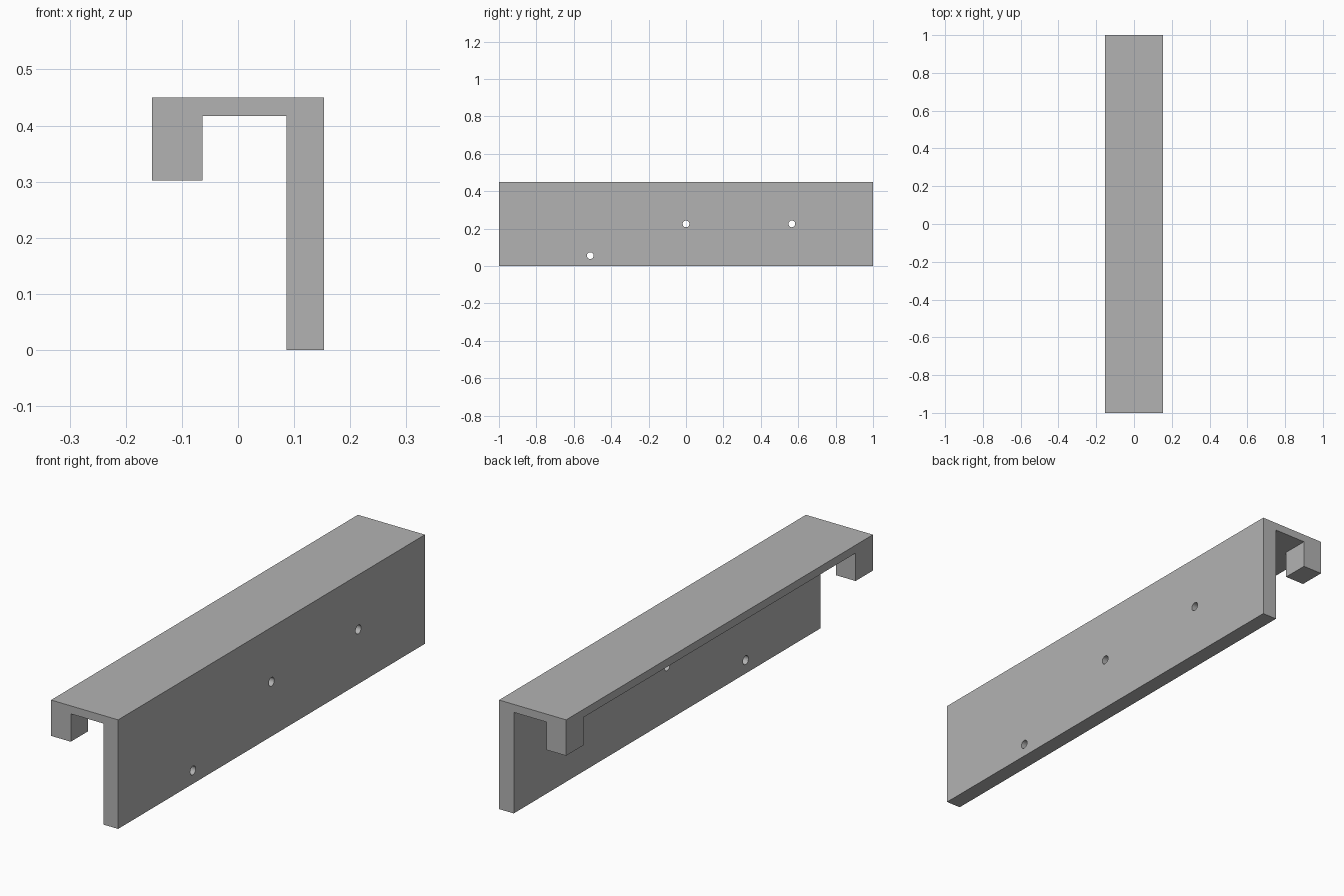
import bpy
import bmesh
from math import pi
from mathutils import Matrix

cube = bpy.data.objects.get("Cube")
if cube:
    bpy.data.objects.remove(cube, do_unlink=True)

# Main dimensions
HALF_LEN, HALF_W, HEIGHT = 1.0, 0.153, 0.45
PLATE_X = 0.086      # inner face of the tall plate
HOOK_X = -0.063      # inner face of the hooks
HOOK_Z = 0.302       # bottom of the hooks
UNDERSIDE = 0.417    # underside of the top
HOOK_LEN = 0.113
HOLE_RADIUS = 0.018
HOLES = [(-0.512, 0.055), (0, 0.225), (0.566, 0.225)]

grey = bpy.data.materials.new("plain grey")
grey.use_nodes = True
colour = (0.45, 0.45, 0.45, 1)
grey.diffuse_color = colour
grey.node_tree.nodes["Principled BSDF"].inputs["Base Color"].default_value = colour


def finish(name, bm):
    """Turn a bmesh into a named grey object."""
    bmesh.ops.recalc_face_normals(bm, faces=bm.faces)
    mesh = bpy.data.meshes.new(name)
    bm.to_mesh(mesh)
    bm.free()
    mesh.materials.append(grey)
    obj = bpy.data.objects.new(name, mesh)
    bpy.context.collection.objects.link(obj)
    return obj


def extrude_profile(name, points, half_length):
    """Extrude an x-z outline along y."""
    bm = bmesh.new()
    face = bm.faces.new([bm.verts.new((x, -half_length, z)) for x, z in points])
    result = bmesh.ops.extrude_face_region(bm, geom=[face])
    verts = [v for v in result["geom"] if isinstance(v, bmesh.types.BMVert)]
    bmesh.ops.translate(bm, verts=verts, vec=(0, 2 * half_length, 0))
    return finish(name, bm)


def cut(target, cutter):
    """Subtract the cutter and discard it."""
    mod = target.modifiers.new(cutter.name, 'BOOLEAN')
    mod.operation = 'DIFFERENCE'
    mod.solver = 'EXACT'
    mod.object = cutter
    bpy.context.view_layer.objects.active = target
    bpy.ops.object.modifier_apply(modifier=mod.name)
    bpy.data.objects.remove(cutter, do_unlink=True)


# Hooked bracket: tall plate, top and short lip in one section
bracket = extrude_profile("hook_bracket", [
    (PLATE_X, 0), (HALF_W, 0), (HALF_W, HEIGHT), (-HALF_W, HEIGHT),
    (-HALF_W, HOOK_Z), (HOOK_X, HOOK_Z), (HOOK_X, UNDERSIDE), (PLATE_X, UNDERSIDE),
], HALF_LEN)

# Remove the middle of the lip, leaving a hook at each end
cut(bracket, extrude_profile("lip_gap", [
    (-0.3, 0.2), (0, 0.2), (0, UNDERSIDE), (-0.3, UNDERSIDE),
], HALF_LEN - HOOK_LEN))

# Screw holes through the tall plate
for y, z in HOLES:
    bm = bmesh.new()
    bmesh.ops.create_cone(
        bm, cap_ends=True, segments=32, radius1=HOLE_RADIUS, radius2=HOLE_RADIUS, depth=0.2,
        matrix=Matrix.Translation((0.12, y, z)) @ Matrix.Rotation(pi / 2, 4, 'Y'))
    cut(bracket, finish("screw_hole", bm))

# Smooth hole walls, crisp corners
bpy.ops.object.select_all(action='DESELECT')
bracket.select_set(True)
bpy.context.view_layer.objects.active = bracket
bpy.ops.object.shade_smooth_by_angle(angle=pi / 6)
